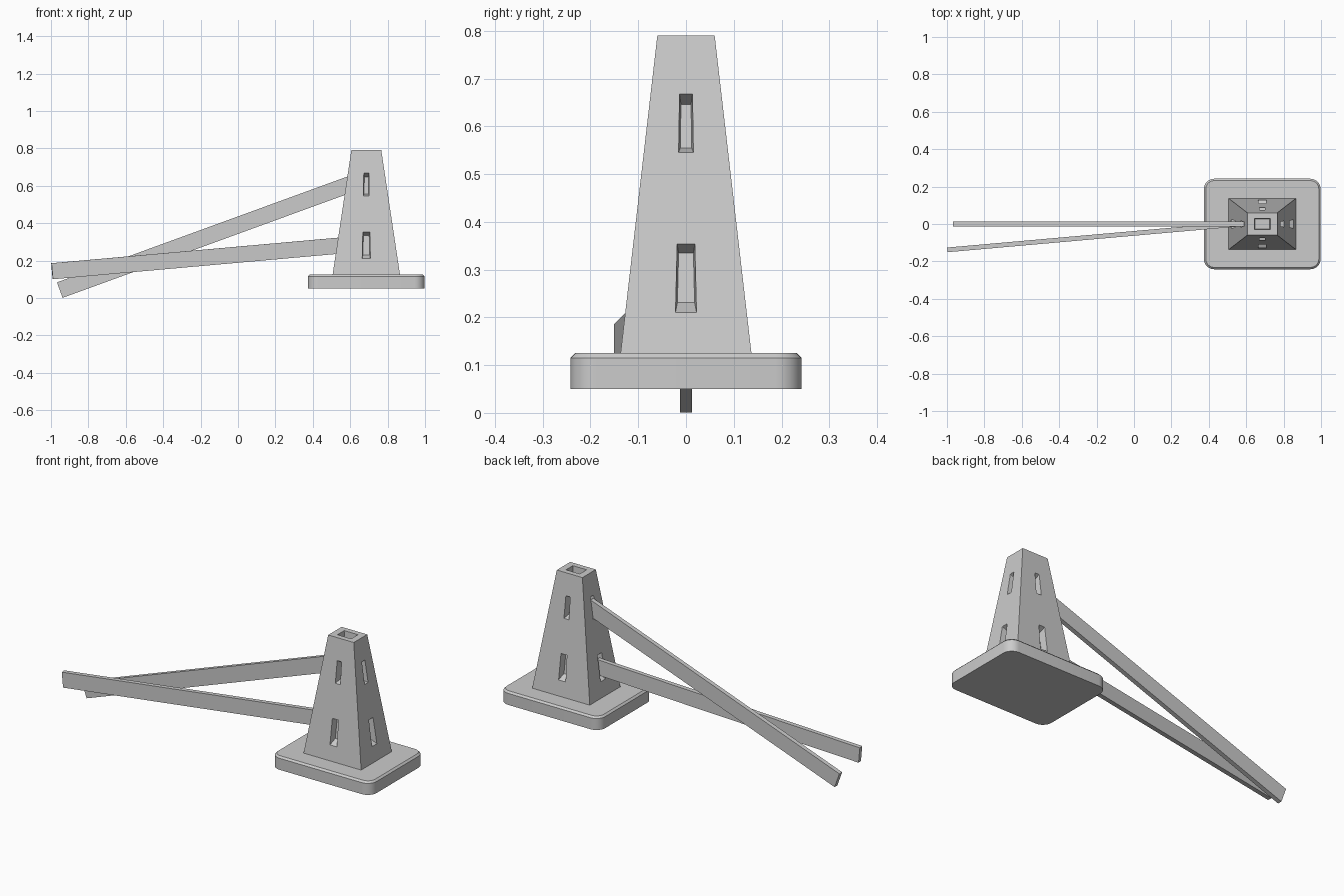
import bpy, bmesh
from math import radians
from mathutils import Vector, Matrix

if "Cube" in bpy.data.objects:
    bpy.data.objects.remove(bpy.data.objects["Cube"])

CX = 0.686                       # centre of the tower in x
Z0, Z1 = 0.125, 0.79             # tower bottom and top
BOT, TOP = (0.18, 0.137), (0.08, 0.06)   # tower half sizes


def add_object(name, bm):
    bmesh.ops.recalc_face_normals(bm, faces=bm.faces)
    mesh = bpy.data.meshes.new(name)
    bm.to_mesh(mesh)
    bm.free()
    ob = bpy.data.objects.new(name, mesh)
    bpy.context.collection.objects.link(ob)
    return ob


def loft(bm, ring_a, ring_b):
    """Closed solid between two four-sided rings."""
    a = [bm.verts.new(p) for p in ring_a]
    b = [bm.verts.new(p) for p in ring_b]
    bm.faces.new(a)
    bm.faces.new(b)
    for i in range(4):
        j = (i + 1) % 4
        bm.faces.new((a[i], a[j], b[j], b[i]))


def rect(hx, hy, z):
    return [Vector((CX + sx * hx, sy * hy, z))
            for sx, sy in ((-1, -1), (1, -1), (1, 1), (-1, 1))]


def activate(ob):
    bpy.ops.object.select_all(action='DESELECT')
    ob.select_set(True)
    bpy.context.view_layer.objects.active = ob


# base slab: rounded corners, small chamfer on the upper rim
bm = bmesh.new()
loft(bm, rect(0.312, 0.242, 0.05), rect(0.312, 0.242, Z0))
upright = [e for e in bm.edges if abs(e.verts[0].co.z - e.verts[1].co.z) > 0.01]
bmesh.ops.bevel(bm, geom=upright, offset=0.055, segments=8, profile=0.5, affect='EDGES')
rim = [e for e in bm.edges if all(v.co.z > Z0 - 1e-4 for v in e.verts)]
bmesh.ops.bevel(bm, geom=rim, offset=0.01, segments=1, affect='EDGES')
base = add_object("base_slab", bm)
activate(base)
bpy.ops.object.shade_smooth_by_angle(angle=radians(30))

# tapered tower
bm = bmesh.new()
loft(bm, rect(*BOT, Z0), rect(*TOP, Z1))
tower = add_object("tower", bm)

# pocket cutters: two tapered slots in each wall, one recess in the top
bm = bmesh.new()
DEPTH = 0.04
# (z low, z high, half width low, half width high) at the mouth and at the back
SLOTS = [((0.210, 0.354, 0.022, 0.0185), (0.231, 0.335, 0.018, 0.0155)),
         ((0.545, 0.668, 0.0155, 0.0135), (0.555, 0.646, 0.012, 0.0105))]


def slot_ring(axis, sign, spec, depth):
    z_lo, z_hi, w_lo, w_hi = spec
    ring = []
    for z, w in ((z_lo, -w_lo), (z_lo, w_lo), (z_hi, w_hi), (z_hi, -w_hi)):
        t = (z - Z0) / (Z1 - Z0)
        d = sign * (BOT[axis] + (TOP[axis] - BOT[axis]) * t - depth)
        ring.append(Vector((CX + d, w, z)) if axis == 0 else Vector((CX + w, d, z)))
    return ring


for axis in (0, 1):
    for sign in (-1, 1):
        for mouth, back in SLOTS:
            m = slot_ring(axis, sign, mouth, 0)
            b = slot_ring(axis, sign, back, DEPTH)
            outer = [p + (p - q) * 0.3 for p, q in zip(m, b)]
            loft(bm, outer, b)
loft(bm, rect(0.039, 0.028, Z1 - 0.04), rect(0.044, 0.031, Z1 + 0.01))
cutter = add_object("pocket_cutter", bm)
cutter.hide_render = True

activate(tower)
mod = tower.modifiers.new("pockets", 'BOOLEAN')
mod.object = cutter
mod.operation = 'DIFFERENCE'
mod.solver = 'EXACT'
bpy.ops.object.modifier_apply(modifier=mod.name)
bpy.data.objects.remove(cutter)


# leaning planks, each with its outer end low and inner end in a slot
def plank(name, start, end, thick, height):
    start, end = Vector(start), Vector(end)
    along = (end - start).normalized()
    side = Vector((0, 0, 1)).cross(along).normalized() * (thick / 2)
    up = along.cross(side).normalized() * (height / 2)
    bm = bmesh.new()
    rings = [[p - side - up, p + side - up, p + side + up, p - side + up]
             for p in [start] + [end]]
    loft(bm, *rings)
    return add_object(name, bm)


plank("upper_plank", (-0.953, 0, 0.042), (0.603, 0, 0.609), 0.025, 0.088)
plank("lower_plank", (-0.994, -0.138, 0.143), (0.555, -0.001, 0.281), 0.025, 0.086)
